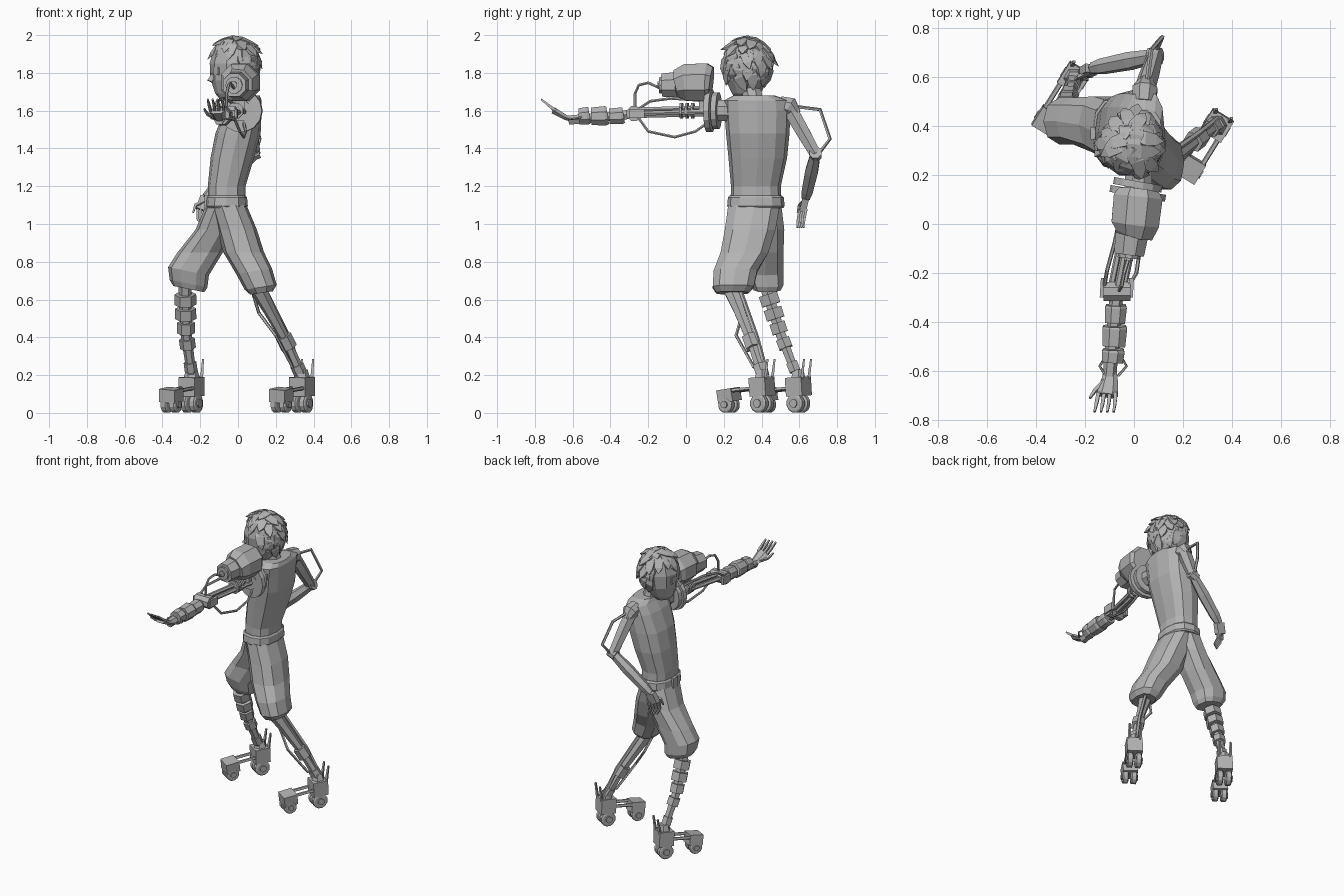
import bpy, bmesh, math, random
from mathutils import Vector

random.seed(4)
cube = bpy.data.objects.get("Cube")
if cube:
    bpy.data.objects.remove(cube, do_unlink=True)

grey = bpy.data.materials.new("plain grey")
grey.use_nodes = True
grey.diffuse_color = (0.45, 0.45, 0.45, 1)
grey.node_tree.nodes["Principled BSDF"].inputs["Base Color"].default_value = (0.45, 0.45, 0.45, 1)


def finish(name, bm):
    bmesh.ops.recalc_face_normals(bm, faces=bm.faces)
    mesh = bpy.data.meshes.new(name)
    bm.to_mesh(mesh)
    bm.free()
    mesh.materials.append(grey)
    bpy.context.collection.objects.link(bpy.data.objects.new(name, mesh))


def skin(bm, rings):
    """Bridge vertex rings and cap both ends."""
    rings = [[bm.verts.new(p) for p in ring] for ring in rings]
    n = len(rings[0])
    for low, high in zip(rings, rings[1:]):
        for i in range(n):
            j = (i + 1) % n
            bm.faces.new((low[i], low[j], high[j], high[i]))
    bm.faces.new(rings[0][::-1])
    bm.faces.new(rings[-1])


def tube(bm, pts, radii, n=6, tall=1, wide=1, ref=None):
    """Sweep an n-sided section along a path."""
    pts = [Vector(p) for p in pts]
    if not isinstance(radii, (list, tuple)):
        radii = [radii] * len(pts)
    way = (pts[-1] - pts[0]).normalized()
    if ref is None:
        ref = Vector((0, 0, 1)) if abs(way.x) > 0.9 else Vector((1, 0, 0))
    rings = []
    for i, (p, r) in enumerate(zip(pts, radii)):
        d = (pts[min(i + 1, len(pts) - 1)] - pts[max(i - 1, 0)]).normalized()
        u = d.cross(ref).normalized()
        v = d.cross(u)
        angles = [math.tau * (k + 0.5) / n for k in range(n)]
        rings.append([p + u * math.cos(a) * r * tall + v * math.sin(a) * r * wide for a in angles])
    skin(bm, rings)


def box(bm, a, b, tall, wide):
    tube(bm, [a, b], math.sqrt(0.5), 4, tall, wide)


def loft(bm, rows, n=12, power=0.8, lean=0):
    """Stack rounded sections: x, y, z, half depth, half width; the lowest ones may lean along x."""
    def soft(c):
        return math.copysign(abs(c) ** power, c)
    rings = []
    for x, y, z, rx, ry in rows:
        tilt = lean if z < .8 else 0
        corners = [(rx * soft(math.cos(math.tau * k / n)), ry * soft(math.sin(math.tau * k / n))) for k in range(n)]
        rings.append([Vector((x + cx, y + cy, z + cx * tilt)) for cx, cy in corners])
    skin(bm, rings)


def lerp(a, b, t):
    return Vector(a).lerp(Vector(b), t)


def solid(name, maker, *args, **kw):
    bm = bmesh.new()
    maker(bm, *args, **kw)
    finish(name, bm)


# Clothed body
solid("torso", loft, [(-.06, .37, 1.08, .1, .135), (-.06, .37, 1.2, .1, .132), (-.03, .38, 1.35, .115, .155),
                      (0, .38, 1.48, .12, .168), (.027, .378, 1.6, .098, .175), (.045, .375, 1.655, .08, .172),
                      (.045, .36, 1.68, .07, .11)])
solid("belt", loft, [(-.06, .37, 1.085, .105, .145), (-.06, .37, 1.095, .112, .152),
                     (-.06, .37, 1.14, .108, .148), (-.06, .37, 1.15, .1, .138)])
solid("belt_buckle", box, (-.16, .37, 1.115), (-.178, .37, 1.115), .05, .07)
solid("right_trouser_leg", loft, [(-.08, .38, 1.1, .09, .13), (-.125, .405, .97, .1, .12),
                                  (-.2, .42, .85, .12, .1), (-.262, .42, .75, .108, .1),
                                  (-.262, .43, .685, .1, .09), (-.26, .43, .655, .082, .075)], n=10, lean=-.2)
solid("left_trouser_leg", loft, [(-.05, .36, 1.1, .095, .142), (-.005, .34, .97, .105, .14),
                                 (.03, .31, .85, .108, .132), (.085, .262, .75, .095, .12),
                                 (.12, .25, .665, .085, .113), (.125, .245, .635, .06, .088)], n=10, lean=.15)

# Head
solid("neck", tube, [(.03, .36, 1.64), (-.01, .335, 1.76)], .055, 8)
solid("head", loft, [(-.05, .318, 1.66, .045, .055), (-.04, .32, 1.69, .08, .08), (-.028, .32, 1.76, .115, .115),
                     (-.02, .32, 1.85, .13, .128), (-.018, .322, 1.92, .113, .115),
                     (-.015, .325, 1.965, .075, .08)], n=10, power=1)
centre = Vector((-.018, .325, 1.84))
face_way = Vector((-.95, -.25, 0)).normalized()
side_way = Vector((-face_way.y, face_way.x, 0))
bm = bmesh.new()
for s in (-1, 1):
    look = (face_way + side_way * s * .45).normalized()
    eye = Vector((-.023, .32, 1.81)) + look * .112
    box(bm, eye, eye + look * .012, .04, .045)
finish("eyes", bm)
solid("nose", tube, [Vector((-.025, .32, 1.8)) + face_way * .108, Vector((-.025, .32, 1.755)) + face_way * .128],
      [.008, .02], 4)

# Hair: broad flat locks lying over the crown and the back of the head
bm = bmesh.new()
count = 85
for k in range(count):
    z = 1 - 1.5 * (k + .5) / count
    a = k * 2.39996
    d = Vector((math.cos(a) * math.sqrt(1 - z * z), math.sin(a) * math.sqrt(1 - z * z), z))
    if d.dot(face_way) > -.05 and z < .68:
        continue
    sway = Vector((random.uniform(-.3, .3), random.uniform(-.3, .3), 0))
    down = (Vector((0, 0, -1)) + d * d.z + sway).normalized()
    root = centre + Vector((d.x * .113, d.y * .115, d.z * .132))
    tube(bm, [root - down * .045, root + d * .012, root + down * .05 + d * .008,
              root + down * .085 + d * random.uniform(0, .014)],
         [.016, .042, .034, .003], 4, 1, .4, ref=d)
finish("hair", bm)

# Right arm, with its hand on the hip
shoulder, elbow, wrist = (.045, .555, 1.6), (.085, .685, 1.37), (-.17, .635, 1.14)
solid("right_shoulder", tube, [(.04, .5, 1.63), (.045, .55, 1.62), (.05, .585, 1.58)], [.05, .055, .03], 8)
solid("right_upper_arm", tube, [shoulder, lerp(shoulder, elbow, .4), elbow], [.044, .042, .034], 6)
solid("right_elbow", tube, [(.06, .685, 1.36), (.11, .685, 1.38)], .035, 8)
solid("right_forearm", tube, [elbow, lerp(elbow, wrist, .4), lerp(elbow, wrist, .85), wrist],
      [.03, .039, .034, .025], 6)
solid("right_arm_tube", tube, [(.05, .55, 1.625), (.07, .71, 1.605), (.115, .762, 1.45), (.09, .7, 1.37)], .01, 5)
bm = bmesh.new()
box(bm, wrist, (-.195, .62, 1.075), .035, .06)
for s in range(4):
    off = (s - 1.5) * .016
    tube(bm, [(-.19 + off, .62 + off * .7, 1.08), (-.19 + off, .61 + off * .7, 1.03),
              (-.165 + off, .605 + off * .7, .98)], [.01, .009, .006], 4)
tube(bm, [(-.18, .62, 1.12), (-.225, .6, 1.1), (-.238, .59, 1.06)], [.012, .01, .006], 4)
finish("right_hand", bm)

# Left mechanical arm, reaching forward
bm = bmesh.new()
tube(bm, [(.02, .25, 1.6), (.015, .1, 1.6)], .06, 8)
for y, r in ((.16, .1), (.125, .115)):
    tube(bm, [(.018, y + .014, 1.6), (.013, y - .014, 1.6)], r, 14)
finish("left_shoulder_discs", bm)
bm = bmesh.new()
for dx, dz in ((-.025, 0), (.025, 0), (0, .02), (0, -.012)):
    tube(bm, [(.01 + dx, .12, 1.595 + dz), (-.07 + dx, -.27, 1.585 + dz)], .014, 6)
for k in range(3):
    y = -.03 + .03 * k
    tube(bm, [(-.015, y, 1.6), (-.013, y + .012, 1.6)], .045, 8)
finish("left_upper_arm_rods", bm)
bm = bmesh.new()
tube(bm, [(-.125, -.275, 1.585), (-.015, -.275, 1.585)], .042, 8)
for x in (-.125, -.01):
    box(bm, (x, -.22, 1.585), (x - .005, -.3, 1.585), .05, .02)
finish("left_elbow", bm)
bm = bmesh.new()
tube(bm, [(-.07, -.27, 1.583), (-.1, -.62, 1.55)], .028, 6)
for y, length, r in ((-.33, .075, .048), (-.415, .085, .055), (-.51, .055, .05)):
    x = -.07 + (y + .27) * .06
    tube(bm, [(x, y, 1.575), (x, y - .012, 1.573), (x - .004, y - length, 1.57)], [r * .9, r, r * .92], 8)
finish("left_forearm", bm)
bm = bmesh.new()
for s in (-1, 1):
    tube(bm, [(-.085 + s * .03, -.54, 1.57), (-.085 + s * .055, -.58, 1.56), (-.09 + s * .025, -.62, 1.555)], .006, 5)
finish("left_wrist_loops", bm)
bm = bmesh.new()
tube(bm, [(-.095, -.6, 1.55), (-.1, -.64, 1.565), (-.11, -.7, 1.6)], [.025, .035, .045], 6, .45, 1)
for s in range(4):
    x = -.145 + s * .023
    tube(bm, [(x, -.69, 1.6), (x - .008 + s * .002, -.73, 1.63), (x - .016 + s * .003, -.766, 1.66)],
         [.011, .01, .006], 4)
tube(bm, [(-.12, -.64, 1.565), (-.16, -.68, 1.58), (-.18, -.71, 1.61)], [.012, .01, .006], 4)
finish("left_hand", bm)

# Canister above the arm and its hoses
solid("canister", tube, [(.02, .135, 1.747), (.017, .11, 1.75), (.005, 0, 1.75), (-.001, -.035, 1.742),
                         (-.01, -.045, 1.738), (-.02, -.125, 1.735)], [.09, .108, .105, .085, .073, .066], 8)
bm = bmesh.new()
tube(bm, [(-.02, -.12, 1.735), (-.022, -.14, 1.735)], .045, 10)
tube(bm, [(-.022, -.13, 1.735), (-.023, -.15, 1.735)], .02, 8)
finish("canister_nozzle", bm)
solid("canister_bracket", box, (.01, .1, 1.6), (.01, .1, 1.72), .06, .05)
bm = bmesh.new()
for path in ([(-.022, -.14, 1.72), (-.04, -.2, 1.748), (-.05, -.25, 1.735), (-.06, -.27, 1.69), (-.06, -.27, 1.61)],
             [(-.02, -.25, 1.56), (.01, -.2, 1.49), (.03, -.06, 1.46), (.04, .05, 1.49), (.03, .12, 1.54)],
             [(-.12, -.25, 1.61), (-.11, -.19, 1.65), (-.08, -.08, 1.665), (-.05, .06, 1.655), (-.03, .12, 1.64)]):
    tube(bm, path, .008, 6)
finish("arm_hoses", bm)

# Right shin: stacked collars on a core
knee_r, mid_r, ankle_r = (-.28, .42, .67), (-.275, .5, .42), (-.245, .585, .2)
bm = bmesh.new()
tube(bm, [knee_r, mid_r, ankle_r], [.035, .03, .024], 6)
for a, b, t, r in ((knee_r, mid_r, .28, .058), (knee_r, mid_r, .58, .056), (knee_r, mid_r, .88, .048),
                   (mid_r, ankle_r, .24, .042), (mid_r, ankle_r, .8, .034)):
    tube(bm, [lerp(a, b, t - .11), lerp(a, b, t + .11)], r, 6)
finish("right_shin", bm)

# Left shin: twin struts with a loose tube
knee_l, mid_l, ankle_l = (.11, .24, .65), (.255, .345, .38), (.335, .405, .2)
bm = bmesh.new()
tube(bm, [knee_l, lerp(knee_l, mid_l, .4), mid_l, ankle_l], [.045, .034, .026, .028], 6)
tube(bm, [(.15, .29, .64), (.27, .375, .4), (.34, .43, .2)], .012, 5)
tube(bm, [(.08, .25, .63), (.11, .3, .53), (.2, .265, .41), (.29, .36, .24)], .009, 5)
tube(bm, [lerp(knee_l, mid_l, .9), lerp(mid_l, ankle_l, .2)], .044, 6)
tube(bm, [lerp(mid_l, ankle_l, .7), lerp(mid_l, ankle_l, .95)], .037, 6)
finish("left_shin", bm)

# Roller feet: heel block, toe block, bars, wheels and heel fins
way, across, up = Vector((-.53, -.85, 0)), Vector((.85, -.53, 0)), Vector((0, 0, 1))
for side, heel in (("right", Vector((-.245, .595, 0))), ("left", Vector((.338, .402, 0)))):
    toe = heel + way * .205
    bm = bmesh.new()
    box(bm, heel - way * .05 + up * .142, heel + way * .05 + up * .137, .1, .1)
    box(bm, toe - way * .045 + up * .1, toe + way * .045 + up * .088, .07, .095)
    tube(bm, [heel + up * .18, heel + up * .23], [.045, .03], 6)
    finish(side + "_foot_blocks", bm)
    bm = bmesh.new()
    for s in (-.035, .035):
        tube(bm, [heel + across * s + up * .135, toe + across * s + up * .115], .011, 5)
        tube(bm, [heel - way * .042 + across * s + up * .18, heel - way * .057 + across * s + up * .285],
             [.011, .007], 4)
    finish(side + "_foot_bars", bm)
    bm = bmesh.new()
    for hub, r in ((heel, .05), (toe, .043)):
        for s in (-1, 1):
            inner, outer = hub + across * s * .008 + up * r, hub + across * s * .046 + up * r
            tube(bm, [inner, lerp(inner, outer, .15), lerp(inner, outer, .85), outer], [r * .8, r, r, r * .8], 12)
            tube(bm, [outer, outer + across * s * .008], r * .45, 8)
    finish(side + "_wheels", bm)
